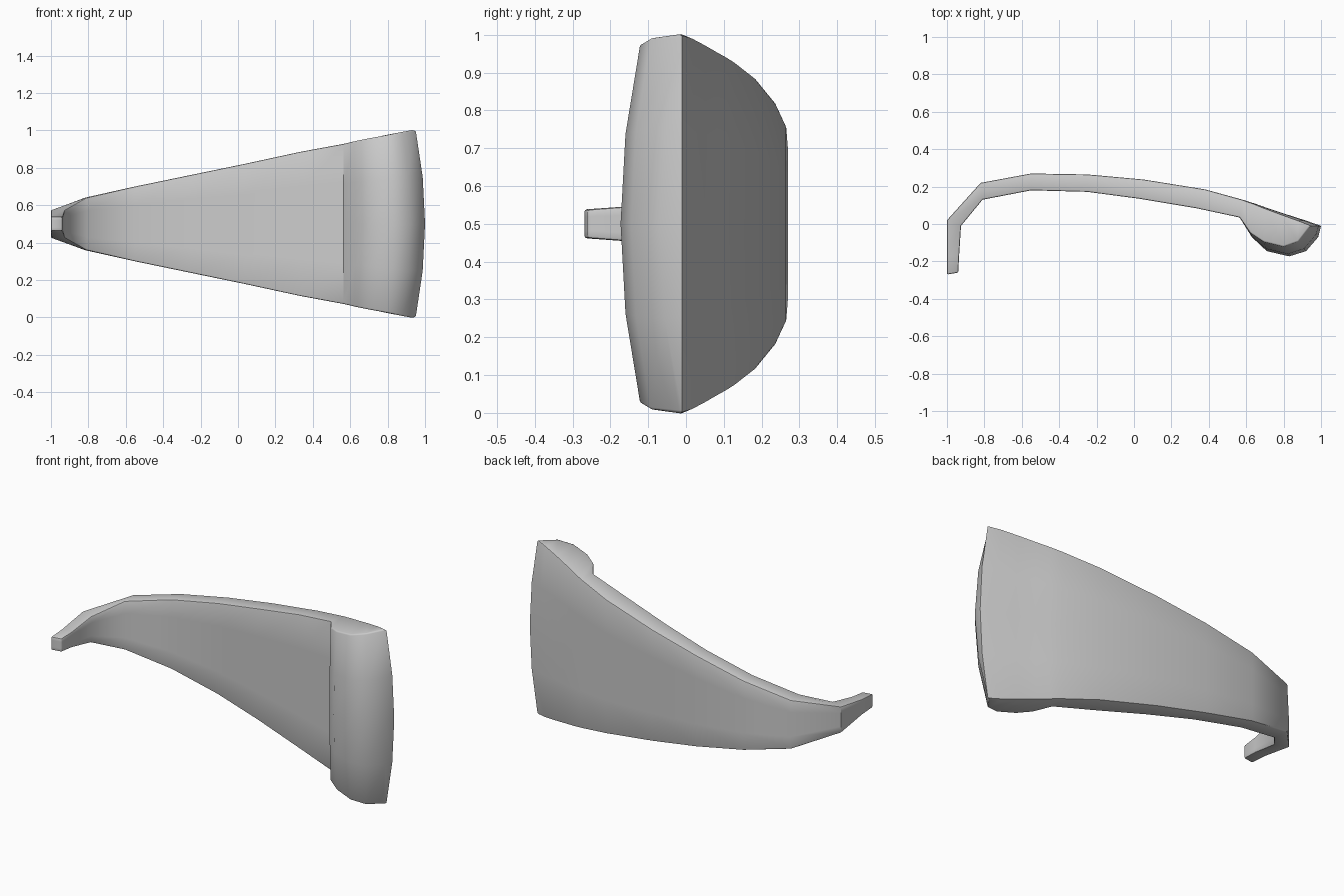
import bpy, bmesh, math

if "Cube" in bpy.data.objects:
    bpy.data.objects.remove(bpy.data.objects["Cube"])

# Stations along the handle: outer x, outer y, inner x, inner y, half width
STATIONS = [
    (-1.00, -0.27, -0.94, -0.26, 0.038),
    (-1.00, -0.17, -0.935, -0.17, 0.045),
    (-1.00, 0.02, -0.925, -0.01, 0.075),
    (-0.82, 0.22, -0.81, 0.13, 0.140),
    (-0.55, 0.27, -0.55, 0.18, 0.200),
    (-0.25, 0.265, -0.25, 0.172, 0.262),
    (0.05, 0.238, 0.03, 0.135, 0.320),
    (0.38, 0.185, 0.33, 0.085, 0.385),
    (0.58, 0.130, 0.565, 0.035, 0.428),
    (0.65, 0.108, 0.63, -0.07, 0.442),
    (0.72, 0.083, 0.71, -0.145, 0.456),
    (0.82, 0.050, 0.83, -0.173, 0.475),
    (0.92, 0.018, 0.92, -0.145, 0.492),
    (1.00, -0.010, 0.985, -0.07, 0.500),
]
ROWS = (-1, -0.5, 0, 0.5, 1)


def place(x, y, t, half, inner):
    # The wide end bows outward, and its grip swells toward the middle
    s = min(1, max(0, (x - 0.56) / 0.44))
    swell = min(1, max(0, (x - 0.565) / 0.15)) if inner else 0
    return (x - 0.05 * s * t * t, y + 0.052 * swell * t * t, 0.5 + t * half)


bm = bmesh.new()
outer, inner = [], []
for ox, oy, ix, iy, h in STATIONS:
    outer.append([bm.verts.new(place(ox, oy, t, h, False)) for t in ROWS])
    inner.append([bm.verts.new(place(ix, iy, t, h, True)) for t in ROWS])

# Back and front skins
n, m = len(STATIONS), len(ROWS)
for i in range(n - 1):
    for j in range(m - 1):
        for g in (outer, inner):
            bm.faces.new((g[i][j], g[i + 1][j], g[i + 1][j + 1], g[i][j + 1]))
    # Top and bottom rims
    for j in (0, m - 1):
        bm.faces.new((outer[i][j], outer[i + 1][j], inner[i + 1][j], inner[i][j]))
# Hook tip and wide end
for i in (0, n - 1):
    for j in range(m - 1):
        bm.faces.new((outer[i][j], outer[i][j + 1], inner[i][j + 1], inner[i][j]))
bmesh.ops.recalc_face_normals(bm, faces=bm.faces[:])

# Rounded rims and hook tip
rim = {v for g in (outer, inner) for r in g for v in (r[0], r[-1])}
tip = set(outer[0] + inner[0])
edges = []
for e in bm.edges:
    a, b = e.verts
    along_rim = a in rim and b in rim and e.calc_face_angle(0) > math.radians(40)
    at_tip = a in tip and b in tip and e.calc_face_angle(0) > math.radians(40)
    if along_rim or at_tip:
        edges.append(e)
bmesh.ops.bevel(bm, geom=edges, offset=0.017, segments=2, profile=0.5,
                affect='EDGES', clamp_overlap=True)
bmesh.ops.recalc_face_normals(bm, faces=bm.faces[:])

mesh = bpy.data.meshes.new("curved_handle")
bm.to_mesh(mesh)
bm.free()
handle = bpy.data.objects.new("curved_handle", mesh)
bpy.context.collection.objects.link(handle)
bpy.context.view_layer.objects.active = handle
handle.select_set(True)
bpy.ops.object.shade_smooth_by_angle(angle=math.radians(40))
